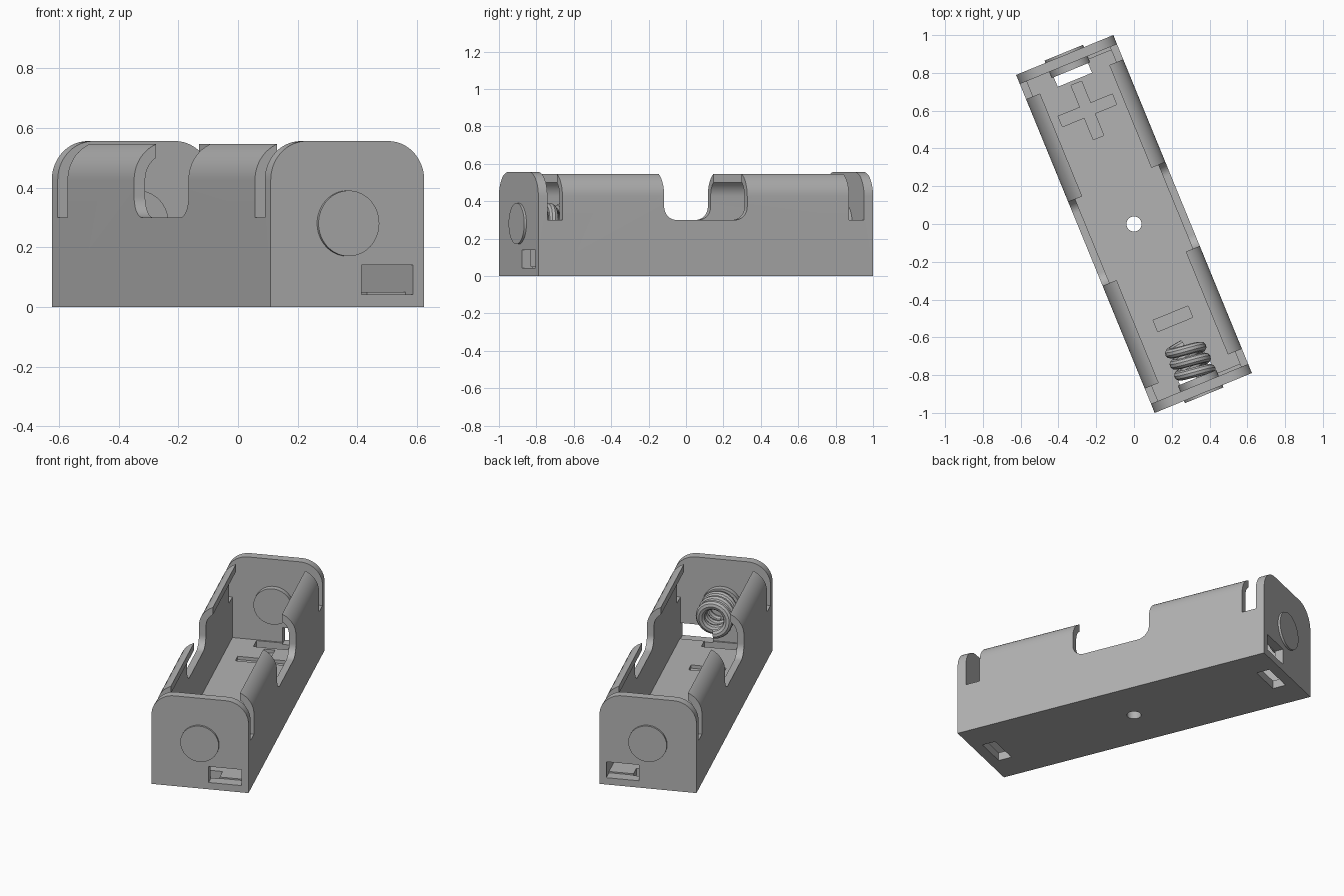
import bpy, bmesh, math
from math import sin, cos, pi, radians
from mathutils import Vector

if "Cube" in bpy.data.objects:
    bpy.data.objects.remove(bpy.data.objects["Cube"])

HALF_W, HALF_L, HEIGHT = 0.278, 0.967, 0.556
RADIUS, WALL, FLOOR = 0.13, 0.04, 0.05
END_IN = 0.915          # inner face of the end plates
LIP = 0.198             # half width of the top opening
SLIT = 0.828            # where the side walls stop before the ends
NOTCH, SILL, FILLET = 0.24, 0.3, 0.07
AXIS_Z = 0.28           # height of the cell axis
TURN = radians(22.3)    # the whole holder stands turned about z

grey = bpy.data.materials.new("grey plastic")
grey.use_nodes = True
colour = (0.45, 0.45, 0.45, 1)
grey.diffuse_color = colour
grey.node_tree.nodes["Principled BSDF"].inputs["Base Color"].default_value = colour


def make(name, bm):
    bmesh.ops.recalc_face_normals(bm, faces=bm.faces)
    mesh = bpy.data.meshes.new(name)
    bm.to_mesh(mesh)
    bm.free()
    mesh.materials.append(grey)
    obj = bpy.data.objects.new(name, mesh)
    bpy.context.collection.objects.link(obj)
    return obj


def extrude(name, points, offset):
    bm = bmesh.new()
    face = bm.faces.new([bm.verts.new(p) for p in points])
    new = bmesh.ops.extrude_face_region(bm, geom=[face])["geom"]
    bmesh.ops.translate(bm, vec=offset,
                        verts=[v for v in new if isinstance(v, bmesh.types.BMVert)])
    return make(name, bm)


def box(name, x, y, z):
    points = [(x[0], y[0], z[0]), (x[1], y[0], z[0]), (x[1], y[1], z[0]), (x[0], y[1], z[0])]
    return extrude(name, points, (0, 0, z[1] - z[0]))


def arc(cx, cz, r, start, end, n=14):
    angles = [radians(start + (end - start) * i / n) for i in range(n + 1)]
    return [(cx + r * cos(a), cz + r * sin(a)) for a in angles]


def rounded_bar(name, half_w, bottom, r, half_l):
    # flat bottom, both top corners rounded, running along y
    cx, cz = HALF_W - RADIUS, HEIGHT - RADIUS
    section = [(-half_w, bottom), (half_w, bottom)]
    section += arc(cx, cz, r, 0, 90) + arc(-cx, cz, r, 90, 180)
    return extrude(name, [(x, -half_l, z) for x, z in section], (0, 2 * half_l, 0))


def cylinder(name, centre, axis, r, length, sides=64):
    bm = bmesh.new()
    rot = Vector((0, 0, 1)).rotation_difference(Vector(axis)).to_matrix().to_4x4()
    rot.translation = centre
    bmesh.ops.create_cone(bm, cap_ends=True, segments=sides, radius1=r, radius2=r,
                          depth=length, matrix=rot)
    return make(name, bm)


def cut(body, cutter):
    mod = body.modifiers.new("cut", "BOOLEAN")
    mod.operation, mod.solver, mod.object = "DIFFERENCE", "EXACT", cutter
    bpy.context.view_layer.objects.active = body
    bpy.ops.object.modifier_apply(modifier=mod.name)
    bpy.data.objects.remove(cutter)


# Tray: rounded block, hollowed and opened at the top
tray = rounded_bar("tray", HALF_W, 0, RADIUS, HALF_L)
cut(tray, rounded_bar("cavity", HALF_W - WALL, FLOOR, RADIUS - WALL, END_IN))
cut(tray, box("opening", (-LIP, LIP), (-END_IN, END_IN), (0.4, 0.7)))

# Finger notch with rounded lower corners across both walls
profile = [(NOTCH, 0.7), (-NOTCH, 0.7)]
profile += arc(-NOTCH + FILLET, SILL + FILLET, FILLET, 180, 270)
profile += arc(NOTCH - FILLET, SILL + FILLET, FILLET, 270, 360)
cut(tray, extrude("notch", [(-0.4, y, z) for y, z in profile], (0.8, 0, 0)))

# Wall slits, wire slots and floor holes at each end
for s in (-1, 1):
    def span(a, b):
        return sorted((s * a, s * b))
    cut(tray, box("slit", (-0.4, 0.4), span(SLIT, END_IN), (SILL, 0.7)))
    cut(tray, box("wire_slot", (0.05, 0.238), span(0.9, 1.1), (0.042, 0.14)))
    cut(tray, box("floor_hole", (-0.098, 0.098), span(0.825, 0.905), (-0.1, 0.1)))

# Screw hole and engraved polarity marks
cut(tray, cylinder("screw_hole", (0, 0, 0), (0, 0, 1), 0.04, 0.3, 40))
MARK = (FLOOR - 0.02, 0.1)
cut(tray, box("mark_bar", (-0.155, 0.155), (0.62, 0.68), MARK))
cut(tray, box("mark_bar", (-0.03, 0.03), (0.495, 0.805), MARK))
cut(tray, box("mark_bar", (-0.1, 0.1), (-0.575, -0.51), MARK))

# Contact discs through the end plates
parts = [tray]
for s, name in ((-1, "front_contact"), (1, "back_contact")):
    parts.append(cylinder(name, (0, s * 0.93, AXIS_Z), (0, 1, 0), 0.11, 0.1))

# Coil spring on the front contact
TURNS, STEPS = 3, 24
curve = bpy.data.curves.new("spring", "CURVE")
curve.dimensions = "3D"
curve.bevel_depth, curve.bevel_resolution = 0.027, 3
curve.use_fill_caps = True
spline = curve.splines.new("POLY")
count = TURNS * STEPS + 1
spline.points.add(count - 1)
for i, p in enumerate(spline.points):
    a = 2 * pi * i / STEPS - pi / 2
    y = -0.88 + 0.19 * i / (count - 1)
    p.co = (0.083 * cos(a), y, AXIS_Z + 0.083 * sin(a), 1)
curve.materials.append(grey)
spring = bpy.data.objects.new("spring", curve)
bpy.context.collection.objects.link(spring)
bpy.ops.object.select_all(action="DESELECT")
spring.select_set(True)
bpy.context.view_layer.objects.active = spring
bpy.ops.object.convert(target="MESH")
parts.append(bpy.context.view_layer.objects.active)

# Smooth the round faces, keep edges sharp, turn everything into place
for obj in parts:
    bpy.ops.object.select_all(action="DESELECT")
    obj.select_set(True)
    bpy.context.view_layer.objects.active = obj
    bpy.ops.object.shade_smooth_by_angle(angle=radians(30))
    obj.rotation_euler.z = TURN
